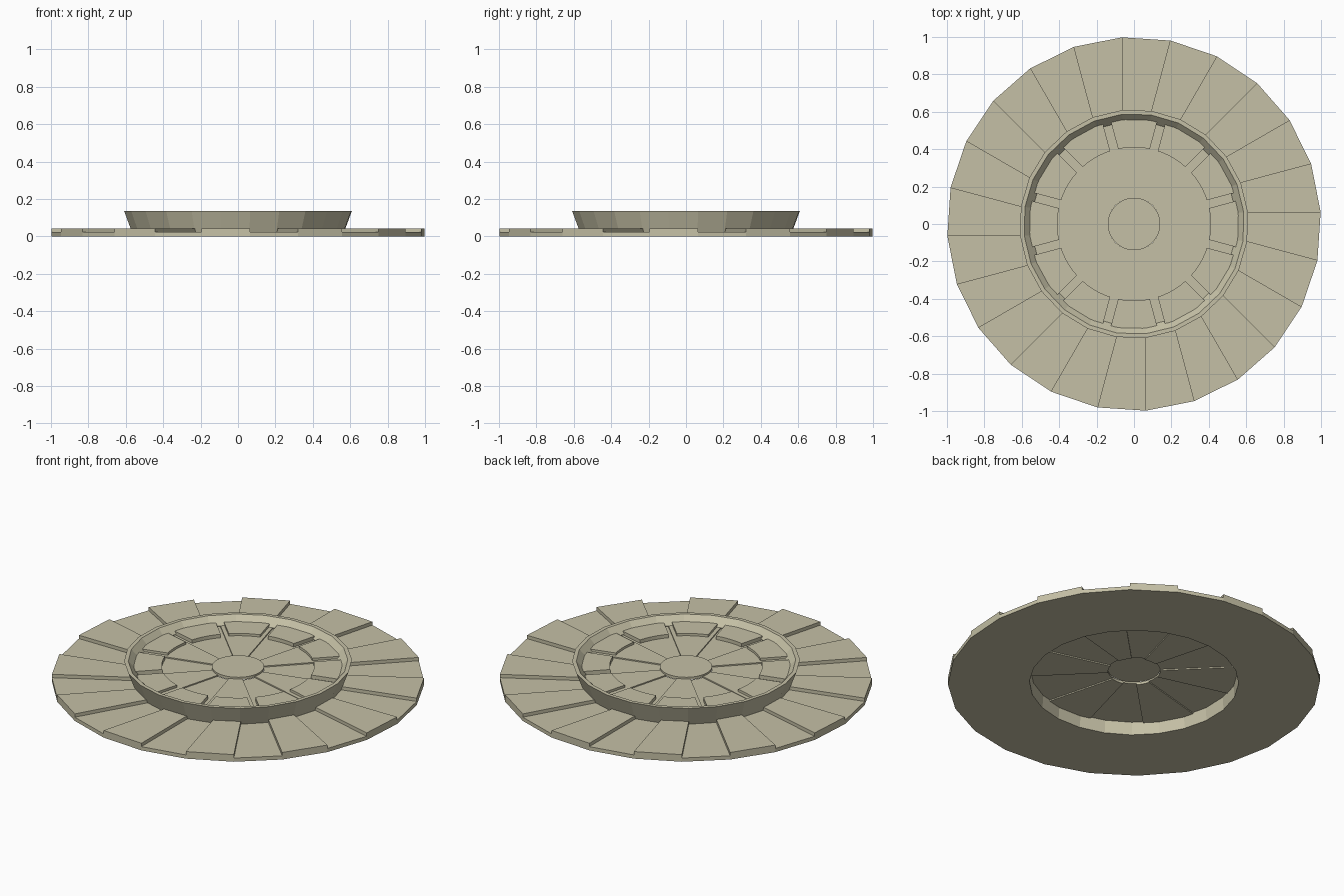
import bpy, bmesh
from math import sin, cos, asin, radians, pi

cube = bpy.data.objects.get("Cube")
if cube:
    bpy.data.objects.remove(cube)

stone = bpy.data.materials.new("pale_stone")
stone.use_nodes = True
stone.diffuse_color = (0.56, 0.53, 0.38, 1)
stone.node_tree.nodes["Principled BSDF"].inputs["Base Color"].default_value = stone.diffuse_color

SIDES = 24
STEP = 2 * pi / SIDES
OFFSET = 0.065          # slab edges run tangent to a small hub circle


def finish(name, bm):
    bmesh.ops.remove_doubles(bm, verts=bm.verts, dist=1e-5)
    bmesh.ops.recalc_face_normals(bm, faces=bm.faces)
    mesh = bpy.data.meshes.new(name)
    bm.to_mesh(mesh)
    bm.free()
    mesh.materials.append(stone)
    obj = bpy.data.objects.new(name, mesh)
    bpy.context.collection.objects.link(obj)
    return obj


def polar(r, a):
    return r * cos(a), r * sin(a)


def prism(bm, outline, z0, z1):
    low = [bm.verts.new((x, y, z0)) for x, y in outline]
    top = [bm.verts.new((x, y, z1)) for x, y in outline]
    bm.faces.new(low[::-1])
    bm.faces.new(top)
    for i in range(len(outline)):
        j = (i + 1) % len(outline)
        bm.faces.new((low[i], low[j], top[j], top[i]))


def sector(r0, r1, a0, a1, pad=0.0, cuts=5):
    """Outline of a ring sector, its sides moved in by a constant pad."""
    t = [i / cuts for i in range(cuts + 1)]

    def arc(r):
        p = asin(pad / r)
        return [polar(r, a0 + p + (a1 - a0 - 2 * p) * k) for k in t]
    return arc(r0) + arc(r1)[::-1]


# Outer plates: alternating low and raised slabs with slightly skewed edges
INNER = 0.562
bm = bmesh.new()
for k in range(SIDES):
    a, b = k * STEP, (k + 1) * STEP
    tilt_in, tilt_out = asin(OFFSET / INNER), asin(OFFSET)
    outline = [polar(INNER, a + tilt_in), polar(1, a + tilt_out),
               polar(1, b + tilt_out), polar(INNER, b + tilt_in)]
    prism(bm, outline, 0, 0.022 if k % 2 == 0 else 0.042)
finish("outer_plates", bm)

# Flared rim: lathed cross-section around the central opening
profile = [(0.562, 0), (0.612, 0.135), (0.59, 0.135), (0.548, 0.09), (0.556, 0.08)]
bm = bmesh.new()
phase = asin(OFFSET / 0.61)
rings = [[bm.verts.new((*polar(r, phase + k * STEP), z)) for k in range(SIDES)]
         for r, z in profile]
for i, ring in enumerate(rings):
    nxt = rings[(i + 1) % len(rings)]
    for k in range(SIDES):
        j = (k + 1) % SIDES
        bm.faces.new((ring[k], ring[j], nxt[j], nxt[k]))
finish("flared_rim", bm)

# Floor wedges: twelve thin sectors at two alternating levels
bm = bmesh.new()
border = bmesh.new()
for k in range(12):
    a = radians(15 + 30 * k)
    b = a + radians(30)
    z = 0.09 if k % 2 else 0.083
    prism(bm, sector(0.14, 0.56, a, b), z - 0.015, z)
    # Border blocks leave a radial slot between neighbours
    prism(border, sector(0.41, 0.56, a, b, pad=0.022), 0.082, 0.104)
finish("floor_wedges", bm)
finish("floor_border_blocks", border)

# Centre disc
bm = bmesh.new()
prism(bm, [polar(0.14, k * pi / 24) for k in range(48)], 0.084, 0.1)
finish("centre_disc", bm)
